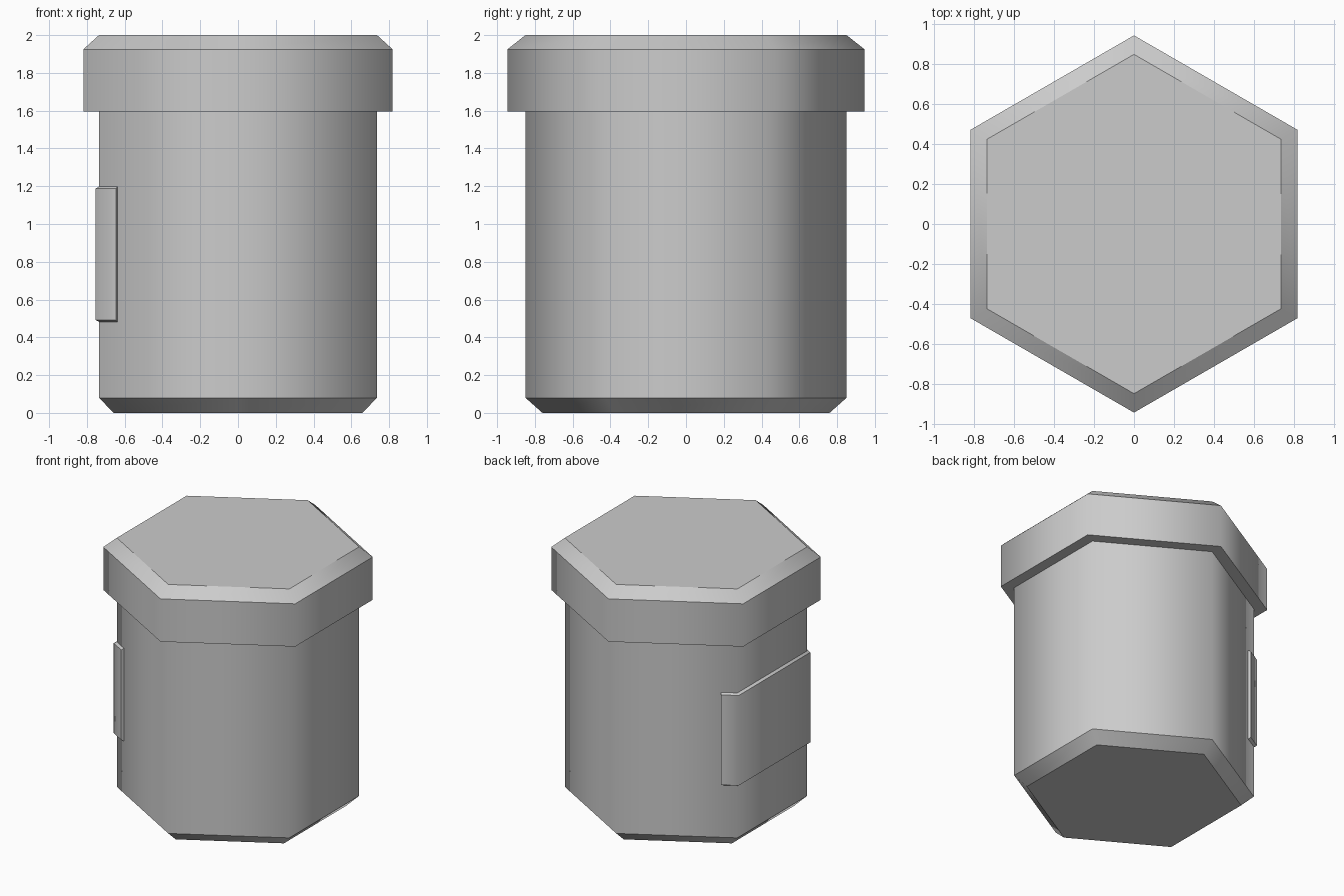
import bpy, bmesh, math

cube = bpy.data.objects.get("Cube")
if cube:
    bpy.data.objects.remove(cube, do_unlink=True)

grey = bpy.data.materials.new("light_grey")
grey.use_nodes = True
colour = (0.6, 0.6, 0.6, 1)
grey.diffuse_color = colour
grey.node_tree.nodes["Principled BSDF"].inputs["Base Color"].default_value = colour


def finish(name, bm, is_smooth):
    """Smooth around the corners, keep every other edge crisp."""
    bmesh.ops.recalc_face_normals(bm, faces=bm.faces)
    for face in bm.faces:
        face.smooth = True
    for edge in bm.edges:
        edge.smooth = is_smooth(edge)
    mesh = bpy.data.meshes.new(name)
    bm.to_mesh(mesh)
    bm.free()
    mesh.materials.append(grey)
    obj = bpy.data.objects.new(name, mesh)
    bpy.context.collection.objects.link(obj)
    return obj


def rises(edge):
    a, b = edge.verts
    return abs(a.co.z - b.co.z) > 0.001


def bridge(bm, low, high):
    n = len(low)
    for i in range(n):
        j = (i + 1) % n
        bm.faces.new((low[i], low[j], high[j], high[i]))


def hex_solid(name, profile):
    """Six-sided solid from (radius, height) steps, corners on the y axis."""
    bm = bmesh.new()
    rings = []
    for radius, z in profile:
        angles = [math.radians(30 + 60 * i) for i in range(6)]
        rings.append([bm.verts.new((radius * math.cos(a), radius * math.sin(a), z))
                      for a in angles])
    for low, high in zip(rings, rings[1:]):
        bridge(bm, low, high)
    bm.faces.new(rings[0])
    bm.faces.new(rings[-1])
    return finish(name, bm, rises)


# Jar body and overhanging lid, both chamfered
hex_solid("body", [(0.76, 0), (0.85, 0.08), (0.85, 1.65)])
hex_solid("lid", [(0.945, 1.595), (0.945, 1.925), (0.85, 2.0)])


# Raised label wrapped over the -x face and a little past its two corners
def label_path(radius, end_x):
    slope = math.tan(math.radians(30))
    corner_x = -radius * math.cos(math.radians(30))
    half = [(end_x, radius + end_x * slope), (corner_x, radius / 2)]
    return half + [(x, -y) for x, y in reversed(half)]


bm = bmesh.new()
sheets = []
for radius, end_x, z0, z1 in ((0.846, -0.635, 0.48, 1.2), (0.872, -0.647, 0.493, 1.187)):
    path = label_path(radius, end_x)
    low = [bm.verts.new((x, y, z0)) for x, y in path]
    high = [bm.verts.new((x, y, z1)) for x, y in path]
    for i in range(3):
        bm.faces.new((low[i], low[i + 1], high[i + 1], high[i]))
    sheets.append(low + high[::-1])
bridge(bm, *sheets)
finish("label", bm, lambda e: rises(e) and all(v.co.x < -0.7 for v in e.verts))
